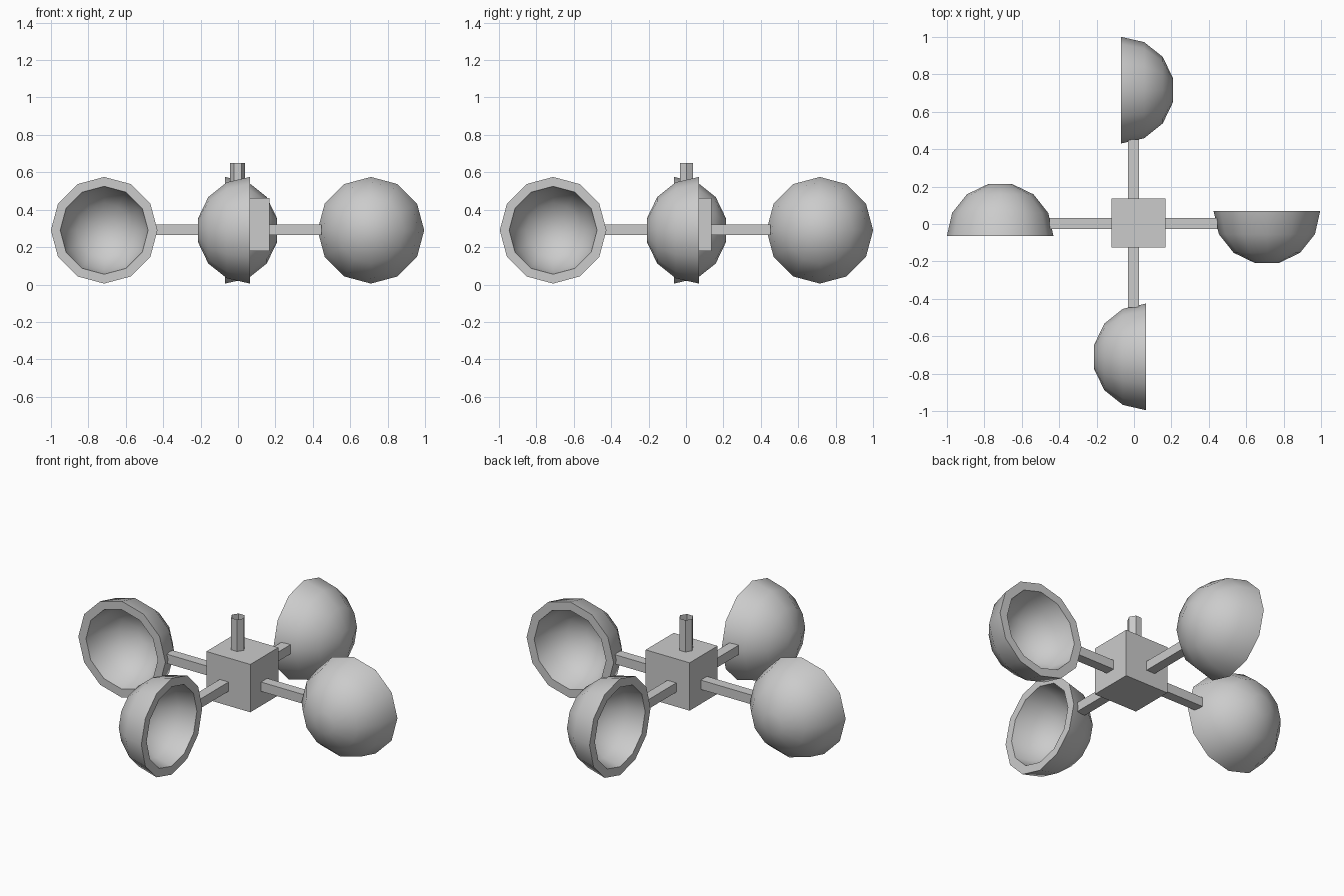
import bpy, bmesh, math
from mathutils import Matrix, Vector

cube = bpy.data.objects.get("Cube")
if cube:
    bpy.data.objects.remove(cube, do_unlink=True)

grey = bpy.data.materials.new("plain grey")
grey.use_nodes = True
grey.diffuse_color = (0.6, 0.6, 0.6, 1)
grey.node_tree.nodes["Principled BSDF"].inputs["Base Color"].default_value = (0.6, 0.6, 0.6, 1)

AXIS_Z = 0.29
CENTRE = Vector((-0.0025, 0.0025, AXIS_Z))
SIDES = 12


def finish(name, bm, smooth=False):
    bmesh.ops.recalc_face_normals(bm, faces=bm.faces)
    mesh = bpy.data.meshes.new(name)
    bm.to_mesh(mesh)
    bm.free()
    mesh.materials.append(grey)
    obj = bpy.data.objects.new(name, mesh)
    bpy.context.collection.objects.link(obj)
    if smooth:
        bpy.ops.object.select_all(action="DESELECT")
        obj.select_set(True)
        bpy.context.view_layer.objects.active = obj
        bpy.ops.object.shade_smooth_by_angle(angle=math.radians(45))
    return obj


def box(name, size, centre, turn=Matrix()):
    bm = bmesh.new()
    bmesh.ops.create_cube(bm, size=1)
    bmesh.ops.scale(bm, vec=size, verts=bm.verts)
    bmesh.ops.translate(bm, vec=centre, verts=bm.verts)
    bm.transform(turn)
    return finish(name, bm)


def dome_profile(radius):
    # Rim to pole, with a nearly flat tip
    step = math.pi / 7
    points = [Vector((radius * math.cos(i * step), radius * math.sin(i * step), 0)) for i in range(4)]
    return points + [Vector((0, points[-1].y, 0))]


def cup(name, turn):
    # Thick hemispherical shell, turned about the y axis and open towards -y
    bm = bmesh.new()
    outline = dome_profile(0.285)[::-1] + dome_profile(0.235)
    verts = [bm.verts.new(p) for p in outline]
    edges = [bm.edges.new(pair) for pair in zip(verts, verts[1:])]
    bmesh.ops.spin(bm, geom=verts + edges, cent=(0, 0, 0), axis=(0, 1, 0),
                   angle=math.tau, steps=SIDES)
    bmesh.ops.remove_doubles(bm, verts=bm.verts, dist=0.0005)
    bmesh.ops.translate(bm, vec=(-0.713, -0.0665, 0), verts=bm.verts)
    bm.transform(turn)
    return finish(name, bm, smooth=True)


# Four cups on arms, each a quarter turn on from the last
for i, side in enumerate(("right", "front", "left", "back")):
    turn = Matrix.Translation(CENTRE) @ Matrix.Rotation(i * math.pi / 2, 4, "Z")
    cup(side + "_cup", turn)
    box(side + "_arm", (0.36, 0.058, 0.055), (-0.27, 0, 0.002), turn)

# Central block
box("hub", (0.288, 0.262, 0.283), (0.025, 0.005, 0.32))

# Open six-sided tube standing on the hub
bm = bmesh.new()
bmesh.ops.create_cone(bm, cap_ends=False, segments=6, radius1=0.04, radius2=0.04, depth=0.25)
bmesh.ops.rotate(bm, cent=(0, 0, 0), matrix=Matrix.Rotation(math.pi / 6, 3, "Z"), verts=bm.verts)
bmesh.ops.translate(bm, vec=(-0.0025, 0.0025, 0.525), verts=bm.verts)
finish("shaft", bm)
